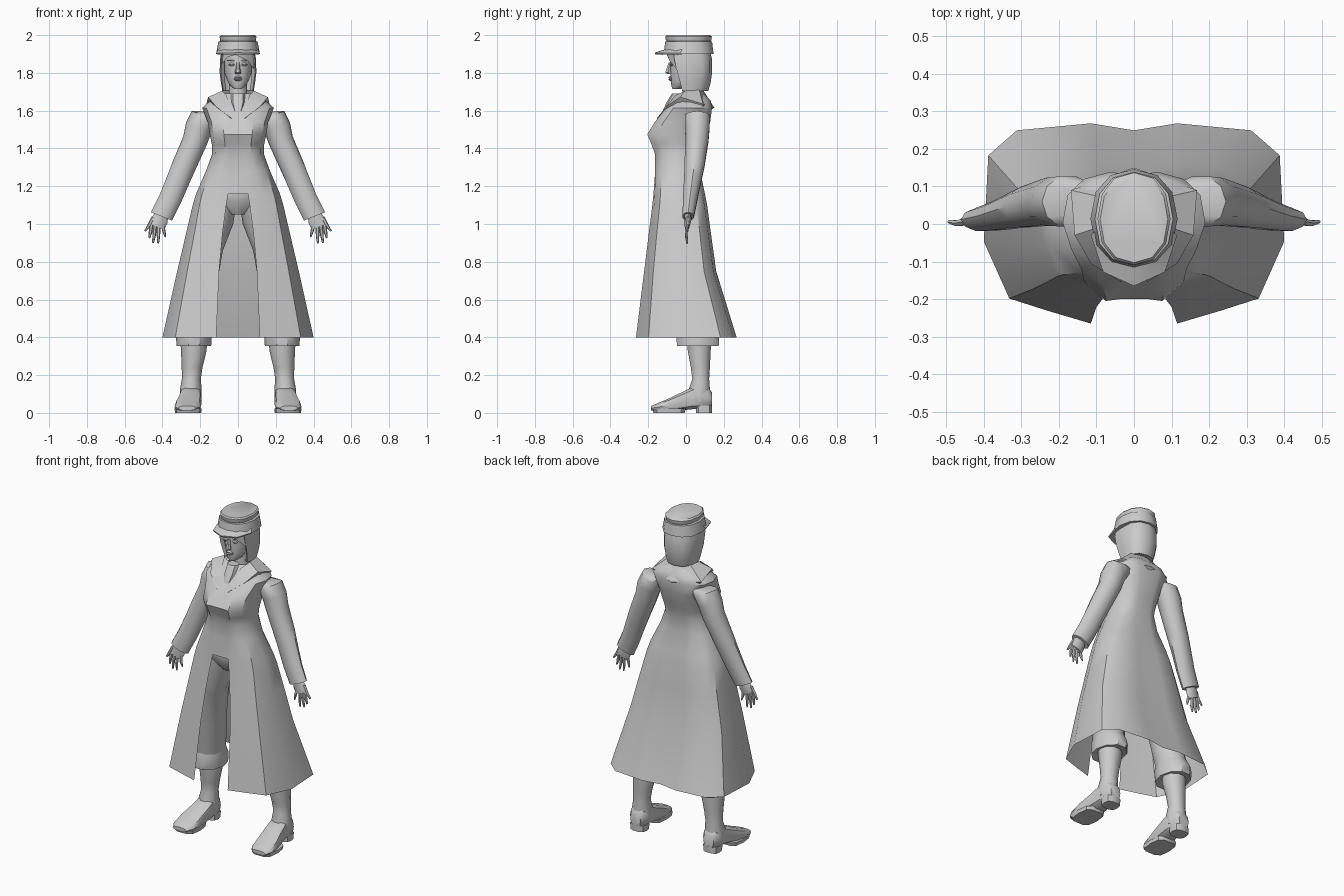
import bpy, bmesh, math
from mathutils import Vector

X, Y, Z = Vector((1, 0, 0)), Vector((0, 1, 0)), Vector((0, 0, 1))


def build(name, verts, faces, mirror=False, angle=42):
    me = bpy.data.meshes.new(name)
    me.from_pydata([tuple(v) for v in verts], [], faces)
    bm = bmesh.new()
    bm.from_mesh(me)
    bmesh.ops.recalc_face_normals(bm, faces=bm.faces)
    bm.to_mesh(me)
    bm.free()
    ob = bpy.data.objects.new(name, me)
    bpy.context.collection.objects.link(ob)
    bpy.ops.object.select_all(action='DESELECT')
    ob.select_set(True)
    bpy.context.view_layer.objects.active = ob
    bpy.ops.object.shade_smooth_by_angle(angle=math.radians(angle))
    if mirror:
        ob.modifiers.new("mirror", 'MIRROR').use_clip = True
    return ob


def loft(name, rows, n=10, u=X, v=Y, p=1.0, mirror=False):
    """Closed tube through rows of (x, y, z, radius along u, radius along v)."""
    def pw(c):
        return math.copysign(abs(c) ** p, c) if abs(c) > 1e-6 else 0
    verts, faces = [], []
    for x, y, z, a, b in rows:
        for i in range(n):
            t = 2 * math.pi * i / n
            verts.append(Vector((x, y, z)) + u * a * pw(math.cos(t)) + v * b * pw(math.sin(t)))
    for j in range(len(rows) - 1):
        for i in range(n):
            k = (i + 1) % n
            faces.append((j * n + i, j * n + k, j * n + n + k, j * n + n + i))
    faces += [tuple(range(n)), tuple(range(len(verts) - n, len(verts)))]
    return build(name, verts, faces, mirror)


def sheet(name, rows, mirror=True):
    """Open surface through rows of points."""
    n = len(rows[0])
    faces = [(j * n + i, j * n + i + 1, j * n + n + i + 1, j * n + n + i)
             for j in range(len(rows) - 1) for i in range(n - 1)]
    return build(name, [q for r in rows for q in r], faces, mirror)


# Long coat: half outlines for torso and hem, blended per row, front slit below the waist
TORSO = [(0, -.97), (.5, -1), (.88, -.68), (1, -.1), (.93, .5), (.7, .85), (.35, 1), (0, .95)]
HEM = [(0, -1), (.58, -.87), (.83, -.75), (1, -.18), (.97, .68), (.78, .93), (.22, 1), (0, .93)]
COAT = [  # z, half width, front y, back y, slit half width, hem blend
    (.40, .40, -.265, .268, .115, 1), (.75, .322, -.222, .16, .10, .9),
    (.95, .275, -.198, .132, .082, .8), (1.10, .24, -.18, .112, .062, .6),
    (1.16, .222, -.174, .10, .052, .5), (1.28, .17, -.166, .075, .045, .2),
    (1.37, .137, -.164, .078, .04, 0), (1.42, .138, -.182, .092, .04, 0),
    (1.475, .15, -.205, .11, .04, 0), (1.54, .16, -.165, .128, .035, 0),
    (1.615, .19, -.105, .138, .03, 0), (1.655, .145, -.07, .13, .025, 0),
    (1.69, .075, -.04, .095, .02, 0)]
verts, faces = [], []
for z, w, yf, yb, gap, t in COAT:
    c, h = (yf + yb) / 2, (yb - yf) / 2
    half = [(max(gap, w * (a[0] * (1 - t) + b[0] * t)) if i < 7 else 0,
             c + h * (a[1] * (1 - t) + b[1] * t), z)
            for i, (a, b) in enumerate(zip(TORSO, HEM))]
    verts += half + [(-q[0], q[1], q[2]) for q in half[-2::-1]]
for j in range(len(COAT) - 1):
    for i in range(15 if j >= 4 else 14):
        k = (i + 1) % 15
        faces.append((j * 15 + i, j * 15 + k, j * 15 + 15 + k, j * 15 + 15 + i))
build("coat", verts, faces)

# Wide collar with lapels
sheet("collar", [
    [(.028, -.125, 1.575), (.06, -.06, 1.68), (.085, -.005, 1.705), (.08, .07, 1.71), (0, .09, 1.71)],
    [(.035, -.155, 1.56), (.115, -.105, 1.62), (.158, -.03, 1.672), (.168, .09, 1.635), (0, .15, 1.615)],
    [(.035, -.14, 1.555), (.105, -.09, 1.61), (.15, -.02, 1.65), (.155, .09, 1.62), (0, .135, 1.605)]])
loft("neck_cloth", [(0, -.10, 1.595, .022, .025), (0, -.075, 1.64, .036, .03),
                    (0, -.045, 1.69, .036, .03)], 8)

# Sleeves and cuffs
ARM = Vector((.93, 0, .37))
loft("sleeve", [(.125, .06, 1.585, .03, .05), (.175, .06, 1.57, .075, .07),
                (.208, .06, 1.51, .072, .068), (.228, .058, 1.44, .066, .064),
                (.285, .045, 1.31, .064, .056), (.31, .038, 1.25, .062, .05),
                (.36, .022, 1.13, .06, .04), (.405, .012, 1.04, .06, .032)],
     10, u=ARM, mirror=True)

# Hands
loft("palm", [(.40, .01, 1.06, .034, .02), (.415, .01, 1.02, .044, .018),
              (.43, .006, .985, .042, .013)], 8, u=ARM, mirror=True)
FINGERS = [(.398, .983, .385, .93), (.42, .98, .423, .897), (.438, .985, .45, .90),
           (.456, .995, .47, .925), (.448, 1.025, .492, .962)]
for x0, z0, x1, z1 in FINGERS:
    loft("finger", [(x0, .006, z0 + .01, .011, .010), ((x0 + x1) / 2, .002, (z0 + z1) / 2, .010, .009),
                    (x1, .006, z1, .005, .005)], 6, u=ARM, mirror=True)

# Trousers and rolled cuffs
loft("trouser_hips", [(0, -.04, 1.30, .12, .10), (0, -.05, 1.18, .165, .115),
                      (0, -.05, 1.12, .16, .11), (0, -.04, 1.05, .05, .075)], 12)
loft("trouser_leg", [(.095, -.045, 1.14, .09, .105), (.125, -.035, 1.0, .10, .105),
                     (.175, -.01, .86, .095, .105), (.205, .02, .65, .088, .10),
                     (.23, .055, .44, .085, .10)], 10, mirror=True)
loft("trouser_cuff", [(.23, .055, .46, .085, .10), (.233, .062, .41, .095, .12),
                      (.234, .063, .355, .092, .116), (.234, .065, .365, .06, .06)], 10, mirror=True)

# Boots
loft("boot_shaft", [(.235, .07, .42, .072, .068), (.234, .07, .33, .068, .064),
                    (.243, .076, .24, .055, .053), (.247, .078, .18, .05, .047),
                    (.25, .07, .12, .058, .06), (.25, .07, .06, .055, .06)], 10, mirror=True)
loft("boot_foot", [(.25, .137, .072, .035, .04), (.25, .115, .08, .052, .058),
                   (.25, .04, .08, .058, .062), (.255, -.02, .062, .063, .05),
                   (.264, -.09, .042, .07, .036), (.268, -.15, .03, .068, .022),
                   (.27, -.185, .025, .045, .012)], 10, v=Z, p=.7, mirror=True)
loft("boot_heel", [(.25, .095, 0, .05, .043), (.25, .095, .04, .052, .044)], 10, p=.7, mirror=True)
loft("boot_sole", [(.264, -.09, 0, .069, .085), (.264, -.09, .022, .072, .092)], 10, p=.6, mirror=True)

# Neck and head
loft("neck", [(0, .03, 1.60, .06, .055), (0, .03, 1.70, .048, .05), (0, .025, 1.78, .048, .05)], 10)
loft("head", [(0, -.05, 1.715, .02, .022), (0, -.03, 1.735, .045, .048), (0, -.01, 1.765, .06, .072),
              (0, .0, 1.80, .071, .083), (0, .005, 1.85, .076, .09), (0, .01, 1.89, .078, .095),
              (0, .01, 1.94, .07, .09)], 12)

# Face
loft("nose", [(0, -.085, 1.855, .008, .008), (0, -.092, 1.825, .011, .012),
              (0, -.095, 1.802, .017, .017), (0, -.085, 1.793, .012, .01)], 6)
loft("lips", [(0, -.076, 1.757, .010, .008), (0, -.083, 1.764, .022, .010),
              (0, -.080, 1.770, .026, .009), (0, -.085, 1.776, .020, .009),
              (0, -.08, 1.783, .008, .006)], 8)
loft("eye", [(.033, -.077, 1.836, .008, .005), (.033, -.078, 1.844, .018, .008),
             (.033, -.077, 1.852, .008, .005)], 8, mirror=True)
loft("eyebrow", [(.035, -.076, 1.862, .022, .010), (.037, -.074, 1.868, .02, .008)], 8, mirror=True)


# Bobbed hair and swept fringe
def hair_row(z, yf, w, yb, inner=.75):
    return [(w * inner, yf + .015, z), (w * .93, yf, z), (w, yf + .05, z), (w * .97, yb - .055, z),
            (w * .6, yb - .012, z), (0, yb, z)]


sheet("hair", [hair_row(1.93, -.065, .085, .125), hair_row(1.87, -.062, .096, .138),
               hair_row(1.80, -.045, .097, .138), hair_row(1.745, -.03, .09, .13),
               hair_row(1.705, -.02, .083, .118),
               [(.045, .0, 1.71), (.05, .0, 1.71), (.05, .03, 1.71), (.05, .06, 1.71),
                (.03, .08, 1.71), (0, .08, 1.71)]])
sheet("fringe", [
    [(-.09, -.045, 1.92), (-.05, -.095, 1.92), (0, -.108, 1.92), (.05, -.095, 1.92), (.09, -.045, 1.92)],
    [(-.09, -.045, 1.84), (-.055, -.088, 1.885), (-.01, -.10, 1.895), (.05, -.088, 1.865), (.085, -.05, 1.82)]],
    mirror=False)

# Cap: flared band, crown and peak
loft("cap_band", [(0, .012, 1.90, .104, .122), (0, .014, 1.90, .116, .132),
                  (0, .014, 1.965, .104, .124), (0, .014, 1.97, .09, .11)], 12, p=.9)
loft("cap_crown", [(0, .014, 1.955, .088, .11), (0, .014, 1.975, .096, .121),
                   (0, .014, 1.992, .097, .123), (0, .012, 2.0, .09, .115)], 12, p=.9)
sheet("cap_peak", [
    [(.105, -.02, 1.925), (.07, -.085, 1.925), (0, -.11, 1.925)],
    [(.115, -.03, 1.905), (.082, -.128, 1.905), (0, -.165, 1.907)],
    [(.11, -.03, 1.897), (.08, -.125, 1.896), (0, -.162, 1.897)],
    [(.09, -.02, 1.90), (.06, -.08, 1.90), (0, -.10, 1.90)]])
